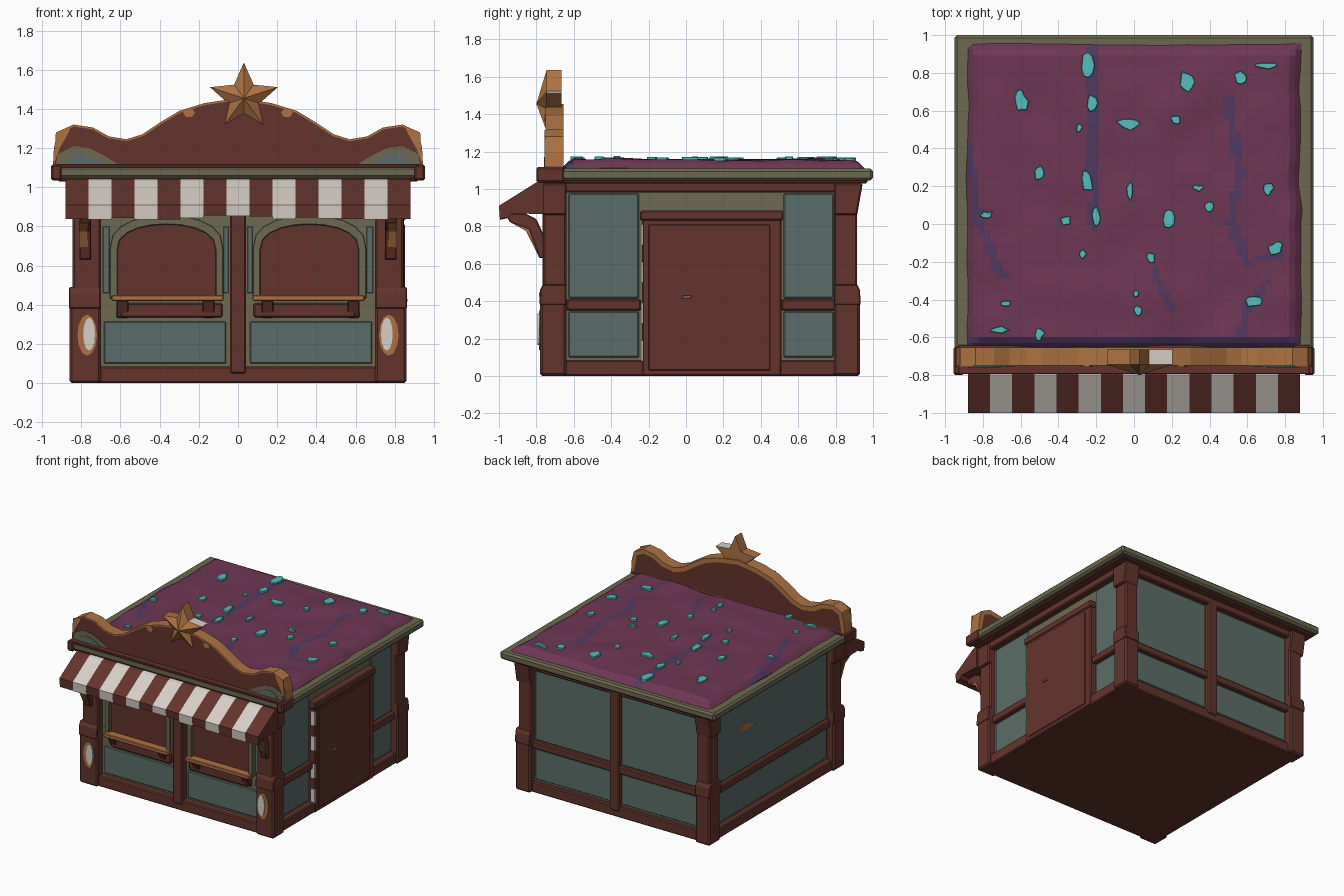
import bpy, bmesh, math, random
from mathutils import Vector, noise
from mathutils.geometry import intersect_point_line

random.seed(4)
if "Cube" in bpy.data.objects:
    bpy.data.objects.remove(bpy.data.objects["Cube"], do_unlink=True)


def material(name, rgb):
    m = bpy.data.materials.new(name)
    m.use_nodes = True
    m.diffuse_color = (*rgb, 1)
    m.node_tree.nodes["Principled BSDF"].inputs["Base Color"].default_value = (*rgb, 1)
    return m


BROWN = material("brown wood", (.125, .034, .025))
TEAL = material("grey teal plaster", (.105, .155, .14))
OLIVE = material("olive trim", (.15, .14, .08))
ORANGE = material("worn orange", (.42, .17, .055))
WHITE = material("off white", (.68, .63, .57))
PURPLE = material("purple roof", (.155, .038, .09))
CYAN = material("cyan chips", (.09, .52, .52))
VEIN = material("dusky violet", (.085, .04, .12))


def finish(name, bm, mats, bevel=0):
    bmesh.ops.recalc_face_normals(bm, faces=bm.faces)
    me = bpy.data.meshes.new(name)
    bm.to_mesh(me)
    bm.free()
    ob = bpy.data.objects.new(name, me)
    bpy.context.scene.collection.objects.link(ob)
    for m in mats:
        me.materials.append(m)
    if bevel:
        mod = ob.modifiers.new("worn edges", 'BEVEL')
        mod.width, mod.segments = bevel, 1
    return ob


def prism_mesh(pts, axis, a, b):
    """Extrude a 2D outline along an axis from a to b."""
    place = {'x': lambda p, d: (d, *p), 'y': lambda p, d: (p[0], d, p[1]),
             'z': lambda p, d: (*p, d)}[axis]
    bm = bmesh.new()
    low = [bm.verts.new(place(p, a)) for p in pts]
    high = [bm.verts.new(place(p, b)) for p in pts]
    bm.faces.new(low)
    bm.faces.new(high)
    for i in range(len(pts)):
        j = (i + 1) % len(pts)
        bm.faces.new((low[i], low[j], high[j], high[i]))
    bmesh.ops.recalc_face_normals(bm, faces=bm.faces)
    bm.normal_update()
    return bm


def prism(name, pts, axis, a, b, mat, bevel=0):
    return finish(name, prism_mesh(pts, axis, a, b), [mat], bevel)


def box(name, x, y, z, mat, bevel=.008):
    pts = [(x[0], y[0]), (x[1], y[0]), (x[1], y[1]), (x[0], y[1])]
    return prism(name, pts, 'z', z[0], z[1], mat, bevel)


def span(s, a, b):
    return sorted((s * a, s * b))


def ellipse(cx, cz, rx, rz, n=12):
    return [(cx + rx * math.cos(i * math.tau / n), cz + rz * math.sin(i * math.tau / n))
            for i in range(n)]


# Body core, floor sill and beam under the roof
box("wall_core", (-.8, .8), (-.71, .87), (.02, 1.03), OLIVE)
box("floor_sill", (-.84, .84), (-.76, .9), (0, .085), BROWN)
box("top_beam", (-.85, .85), (-.76, .91), (.98, 1.05), BROWN)
box("soffit", (-.92, .92), (-.77, .97), (1.03, 1.06), BROWN)

# Corner posts with foot, collar and shaft
for s in (-1, 1):
    for label, y0, y1, w in (("front", -.78, -.64, .16), ("back", .93, .79, .13)):
        t = -.015 if y0 > 0 else .015
        box(label + "_post_foot", span(s, .86 - w, .86), sorted((y0, y1)), (0, .4), BROWN, .012)
        prism(label + "_post_collar", [(y0 - t * .3, .38), (y0, .46), (y0 + t, .49), (y1, .49), (y1, .38)],
              'x', *span(s, .86 - w, .863), BROWN, .006)
        box(label + "_post_shaft", span(s, .86 - w, .845), sorted((y0 + t, y1)), (.45, .94), BROWN, .01)
        prism(label + "_post_capital", [(y0 + t, .86), (y0 - t, 1.03), (y1, 1.03), (y1, .86)],
              'x', *span(s, .86 - w, .865), BROWN, .008)

# Side walls: plaster panels, rails, and the door on one side
for s in (-1, 1):
    spans = [(-.64, .8)] if s < 0 else [(-.64, -.24), (.51, .8)]
    for y0, y1 in spans:
        for z in ((.1, .345), (.415, .975)):
            box("side_panel", span(s, .79, .808), (y0 + .012, y1 - .012), z, TEAL, .006)
        box("side_rail", span(s, .78, .832), (y0, y1), (.35, .41), BROWN)
box("door", (.78, .847), (-.235, .51), (0, .85), BROWN)
box("door_lintel", (.78, .857), (-.245, .52), (.83, .885), BROWN)
box("door_leaf", (.84, .853), (-.2, .45), (.03, .81), BROWN, .004)
box("door_handle", (.85, .866), (-.02, .03), (.415, .43), ORANGE, .003)
for z in (.08, .28, .5, .7):
    box("door_edge_wear", (.815, .845), (-.241, -.23), (z, z + .11), WHITE, 0)
prism("wall_scrape", [(.5, .75), (.42, .78), (.28, .73), (.4, .72)], 'x', -.813, -.805, ORANGE)

# Back wall
for s in (-1, 1):
    for z in ((.1, .345), (.415, .975)):
        box("back_panel", span(s, .052, .72), (.86, .878), z, TEAL, .006)
    box("back_rail", span(s, .03, .74), (.85, .9), (.35, .41), BROWN)
box("back_mid_post", (-.042, .042), (.85, .91), (.05, 1), BROWN)

# Front wall: windows with arched frames, shelves and lower panels
box("front_mid_post", (-.042, .042), (-.768, -.7), (.05, .98), BROWN)


def arch(cx, half, z0, z1, rise, n=10):
    curve = [(cx + half * math.cos(math.pi * i / n), z1 + rise * math.sin(math.pi * i / n) ** .8)
             for i in range(n + 1)]
    return [(cx + half, z0)] + curve + [(cx - half, z0)]


for s in (-1, 1):
    cx = s * .365
    box("front_lower_panel", span(s, .06, .685), (-.722, -.7), (.1, .315), TEAL, .006)
    box("front_rail", span(s, .08, .6), (-.74, -.7), (.335, .41), BROWN)
    for x0, x1 in ((.048, .075), (.655, .69)):
        box("front_side_panel", span(s, x0, x1), (-.718, -.7), (.46, .8), TEAL, .003)
    prism("window_pane", arch(cx, .265, .43, .68, .14), 'y', -.722, -.7, BROWN)
    inner, outer = arch(cx, .25, .43, .68, .13), arch(cx, .29, .43, .69, .17)
    frame = inner + outer[::-1]
    prism("window_frame", frame, 'y', -.75, -.705, OLIVE, .004)
    box("window_shelf", span(s, .075, .645), (-.785, -.7), (.42, .45), ORANGE, .005)
    for x in (.12, .56):
        prism("shelf_bracket", [(-.77, .42), (-.7, .42), (-.7, .33), (-.73, .34)],
              'x', *span(s, x, x + .06), BROWN, .004)
    # Oval lamps on the post feet
    prism("lamp_rim", ellipse(s * .77, .245, .05, .105), 'y', -.787, -.775, ORANGE)
    prism("lamp_glass", ellipse(s * .76, .25, .03, .085), 'y', -.793, -.78, WHITE)
    # Curved awning brackets
    prism("awning_bracket", [(-.97, .87), (-.94, .82), (-.84, .78), (-.785, .63), (-.755, .63),
                             (-.755, .74), (-.8, .84), (-.86, .87)], 'x', *span(s, .75, .81), BROWN, .006)
    prism("bracket_wear", [(-.945, .825), (-.84, .785), (-.785, .635), (-.8, .68), (-.855, .775)],
          'x', *span(s, .765, .812), ORANGE)

# Striped awning
STRIPES, WIDTH = 15, .1173
for i in range(STRIPES):
    x = (i - STRIPES / 2) * WIDTH
    hem = .845 + random.uniform(-.012, .012)
    bm = prism_mesh([(-.76, 1.045), (-.8, 1.035), (-1, .91), (-.995, hem), (-.95, hem + .01),
                     (-.93, .87), (-.76, .865)], 'x', x, x + WIDTH)
    for f in bm.faces:
        f.material_index = int(i % 2 == 1 and (f.normal.z > .2 or f.normal.y < -.8))
    finish("awning_stripe", bm, [BROWN, WHITE])

# Roof slab with brown cornice over the front
box("roof_slab", (-.95, .95), (-.785, 1), (1.045, 1.108), OLIVE, .014)
box("cornice_cap", (-.93, .93), (-.795, -.64), (1.1, 1.118), BROWN, .004)
for s in (-1, 1):
    box("cornice_end", span(s, .9, .955), (-.8, -.65), (1.035, 1.116), BROWN, .01)

# Lumpy purple roof with violet veins
VEINS = [[(.5, .65), (.56, .3), (.52, 0), (.6, -.2), (.78, -.16)], [(-.22, .92), (-.21, 0)],
         [(-.88, .42), (-.82, 0), (-.7, -.28)], [(.1, -.25), (.2, -.45)],
         [(.72, -.3), (.6, -.42), (.56, -.6)], [(-.88, -.63), (.88, -.63)]]


def roof_height(x, y):
    edge = min(.885 - abs(x), .955 - y, y + .66)
    drop = max(0, 1 - edge / .05)
    return 1.155 + .016 * noise.noise((x * 4, y * 4, 3)) - .05 * drop


def on_vein(p):
    for line in VEINS:
        for a, b in zip(line, line[1:]):
            q, t = intersect_point_line(p, Vector((*a, 0)), Vector((*b, 0)))
            q = Vector((*a, 0)).lerp(Vector((*b, 0)), min(1, max(0, t)))
            if (p - q).length < .024 + .018 * noise.noise(p * 7):
                return True
    return False


bm = bmesh.new()
bmesh.ops.create_grid(bm, x_segments=56, y_segments=52, size=1)
for v in bm.verts:
    x, y = v.co.x * .885, .1475 + v.co.y * .8075
    v.co = (x + .01 * noise.noise((y * 6, x, 0)), y, roof_height(x, y))
for f in bm.faces:
    c = f.calc_center_median()
    f.material_index = int(on_vein(Vector((c.x, c.y, 0))))
rim = [e for e in bm.edges if e.is_boundary]
skirt = bmesh.ops.extrude_edge_only(bm, edges=rim)["geom"]
for v in skirt:
    if isinstance(v, bmesh.types.BMVert):
        v.co.z = 1.09
finish("roof_cover", bm, [PURPLE, VEIN])

# Cyan chips: x, y, half width, half depth in hundredths
CHIPS = [(-25, 84, 4, 7), (-60, 65, 4, 7), (-22, 64, 3, 5), (-3, 53, 7, 4), (28, 75, 5, 6),
         (22, 55, 3, 3), (56, 78, 4, 4), (70, 84, 6, 2), (-29, 51, 2, 3), (-50, 27, 4, 4),
         (-25, 23, 4, 7), (-2, 17, 2, 6), (-20, 3, 3, 6), (-36, 2, 3, 3), (18, 3, 4, 5),
         (40, 9, 3, 3), (34, 19, 3, 2), (71, 19, 3, 4), (-78, 5, 4, 2), (-27, -16, 2, 3),
         (9, -18, 3, 3), (75, -13, 5, 4), (-68, -42, 3, 2), (-71, -56, 6, 2), (-50, -58, 3, 4),
         (2, -46, 3, 3), (63, -41, 5, 3), (1, -37, 2, 2)]
for chip in CHIPS:
    x, y, w, d = (c / 100 for c in chip)
    pts = []
    for i in range(9):
        r, a = random.uniform(.6, 1.1), i * math.tau / 9
        pts.append((x + w * r * math.cos(a), y + d * r * math.sin(a)))
    z = roof_height(x, y)
    prism("roof_chip", pts, 'z', z - .012, z + .014, CYAN, .003)

# Wavy sign board with worn orange rim
half = [(.945, 1.1), (.94, 1.2), (.92, 1.28), (.84, 1.32), (.74, 1.305), (.66, 1.26), (.57, 1.245),
        (.49, 1.27), (.4, 1.33), (.3, 1.39), (.17, 1.43)]
outline = half + [(0, 1.455)] + [(-x, z) for x, z in reversed(half)]
bm = prism_mesh(outline, 'y', -.75, -.655)
for f in bm.faces:
    f.material_index = int(abs(f.normal.y) < .5)
for side, rim_width in ((-1, .01), (1, .035)):
    face = [f for f in bm.faces if f.normal.y * side > .9]
    for f in bmesh.ops.inset_region(bm, faces=face, thickness=rim_width)["faces"]:
        f.material_index = 1
    bm.normal_update()
finish("sign_board", bm, [BROWN, ORANGE])
for s in (-1, 1):
    for name, k, y, mat in (("sign_stain", 1, -.755, OLIVE), ("sign_stain_core", .62, -.759, TEAL)):
        pts = [(.93, 1.11), (.6, 1.11), (.68, 1.16), (.76, 1.2), (.84, 1.21), (.92, 1.17)]
        pts = [(s * (.79 + (x - .79) * k), 1.11 + (z - 1.11) * k) for x, z in pts]
        prism(name, pts, 'y', y, -.749, mat)
    tip = [(.94, 1.12), (.93, 1.28), (.85, 1.315), (.87, 1.27), (.91, 1.2)]
    prism("sign_end_wear", [(s * x, z) for x, z in tip], 'y', -.757, -.749, ORANGE)
    prism("sign_chip", ellipse(s * .25, 1.38, .03, .025, 6), 'y', -.756, -.749, ORANGE)

# Star on top of the sign
pts = []
for i in range(10):
    r, a = (.085 if i % 2 else .182), math.pi / 2 + i * math.pi / 5
    pts.append((.03 + r * math.cos(a), 1.455 + r * math.sin(a)))
bm = prism_mesh(pts, 'y', -.745, -.665)
for f in bm.faces:
    f.material_index = int(f.normal.z > .5 and f.calc_center_median().x > .08)
front = [f for f in bm.faces if f.normal.y < -.9]
for v in bmesh.ops.poke(bm, faces=front)["verts"]:
    v.co.y = -.8
finish("star", bm, [ORANGE, WHITE])
